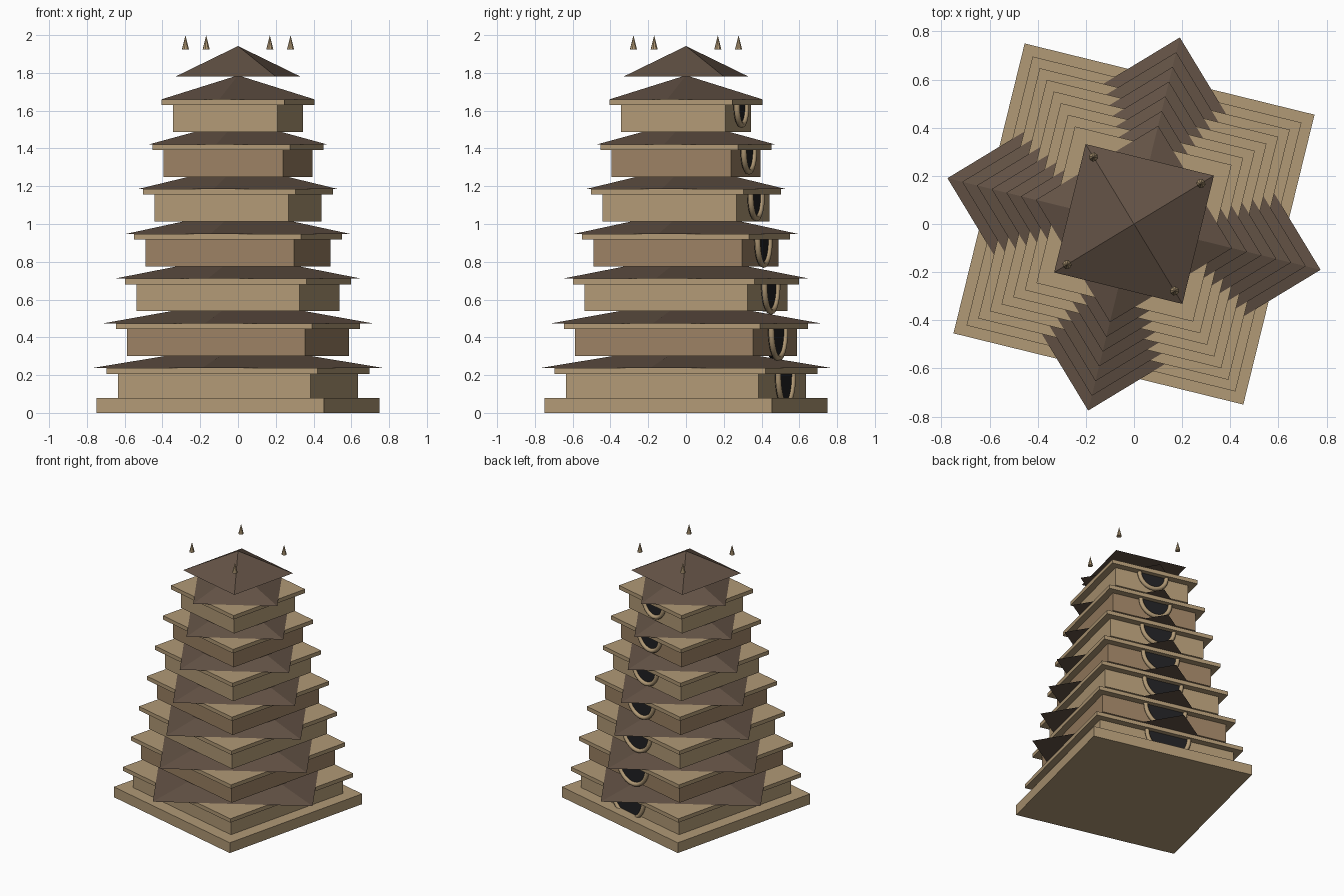
import bpy, bmesh, math
from mathutils import Matrix

if "Cube" in bpy.data.objects:
    bpy.data.objects.remove(bpy.data.objects["Cube"])

TURN = Matrix.Rotation(math.radians(-13.8), 4, 'Z')   # whole tower is turned
TIERS, PITCH = 7, 0.237


def material(name, rgb):
    m = bpy.data.materials.new(name)
    m.diffuse_color = (*rgb, 1)
    m.use_nodes = True
    m.node_tree.nodes["Principled BSDF"].inputs["Base Color"].default_value = m.diffuse_color
    return m


STONE = material("light_stone", (0.44, 0.32, 0.18))
CLAY = material("clay_wall", (0.33, 0.22, 0.125))
ROOF = material("roof_brown", (0.125, 0.085, 0.06))
DARK = material("dark_opening", (0.015, 0.015, 0.017))


def finish(name, bm, mat):
    bmesh.ops.recalc_face_normals(bm, faces=bm.faces)
    bm.transform(TURN)
    mesh = bpy.data.meshes.new(name)
    bm.to_mesh(mesh)
    bm.free()
    ob = bpy.data.objects.new(name, mesh)
    mesh.materials.append(mat)
    bpy.context.collection.objects.link(ob)
    return ob


def slab(name, half, z0, z1, mat):
    bm = bmesh.new()
    m = Matrix.Translation((0, 0, (z0 + z1) / 2)) @ Matrix.Diagonal((2 * half, 2 * half, z1 - z0, 1))
    bmesh.ops.create_cube(bm, size=1, matrix=m)
    finish(name, bm, mat)


def spire(name, radius, z0, z1, mat, sides=4, angle=0, x=0, y=0):
    bm = bmesh.new()
    m = Matrix.Translation((x, y, (z0 + z1) / 2)) @ Matrix.Rotation(angle, 4, 'Z')
    bmesh.ops.create_cone(bm, cap_ends=True, segments=sides, radius1=radius,
                          radius2=0, depth=z1 - z0, matrix=m)
    finish(name, bm, mat)


def half_disc(name, radius, y0, y1, z, mat, n=16):
    bm = bmesh.new()
    pts = [(math.pi + math.pi * i / n) for i in range(n + 1)]
    f = bm.faces.new([bm.verts.new((radius * math.cos(a), y0, z + radius * math.sin(a))) for a in pts])
    ext = bmesh.ops.extrude_face_region(bm, geom=[f])
    for v in ext["geom"]:
        if isinstance(v, bmesh.types.BMVert):
            v.co.y = y1
    finish(name, bm, mat)


def half_ring(name, radius, tube, y, z, mat, n=16, k=8):
    bm = bmesh.new()
    rings = []
    for i in range(n + 1):
        a = math.pi + math.pi * i / n
        ring = []
        for j in range(k):
            b = 2 * math.pi * j / k
            r = radius + tube * math.cos(b)
            ring.append(bm.verts.new((r * math.cos(a), y + tube * math.sin(b), z + r * math.sin(a))))
        rings.append(ring)
    for p, q in zip(rings, rings[1:]):
        for j in range(k):
            bm.faces.new((p[j], p[(j + 1) % k], q[(j + 1) % k], q[j]))
    bm.faces.new(rings[0])
    bm.faces.new(rings[-1])
    ob = finish(name, bm, mat)
    for p in ob.data.polygons:
        p.use_smooth = len(p.vertices) == 4


# foundation
slab("foundation", 0.62, 0, 0.08, STONE)

# seven storeys: wall, cornice, skirt roof turned 45 degrees, opening at the back
for i in range(TIERS):
    z = 0.065 + PITCH * i
    half = 0.525 - 0.04 * i
    slab(f"wall_{i+1}", half, z, z + 0.144, CLAY if i % 2 else STONE)
    slab(f"cornice_{i+1}", half + 0.05, z + 0.142, z + 0.172, STONE)
    spire(f"skirt_roof_{i+1}", 0.798 - 0.063 * i, z + 0.172, z + 0.30, ROOF)
    r = 0.165 - 0.01 * i
    half_disc(f"opening_{i+1}", r, half - 0.02, half + 0.015, z + 0.142, DARK)
    half_ring(f"opening_frame_{i+1}", r, 0.016, half + 0.018, z + 0.142, STONE)

# top roof and four corner finials
spire("top_roof", 0.388, 1.78, 1.942, ROOF, angle=math.pi / 4)
for sx in (-1, 1):
    for sy in (-1, 1):
        spire("corner_finial", 0.019, 1.925, 2.0, STONE, sides=8, x=0.23 * sx, y=0.23 * sy)
